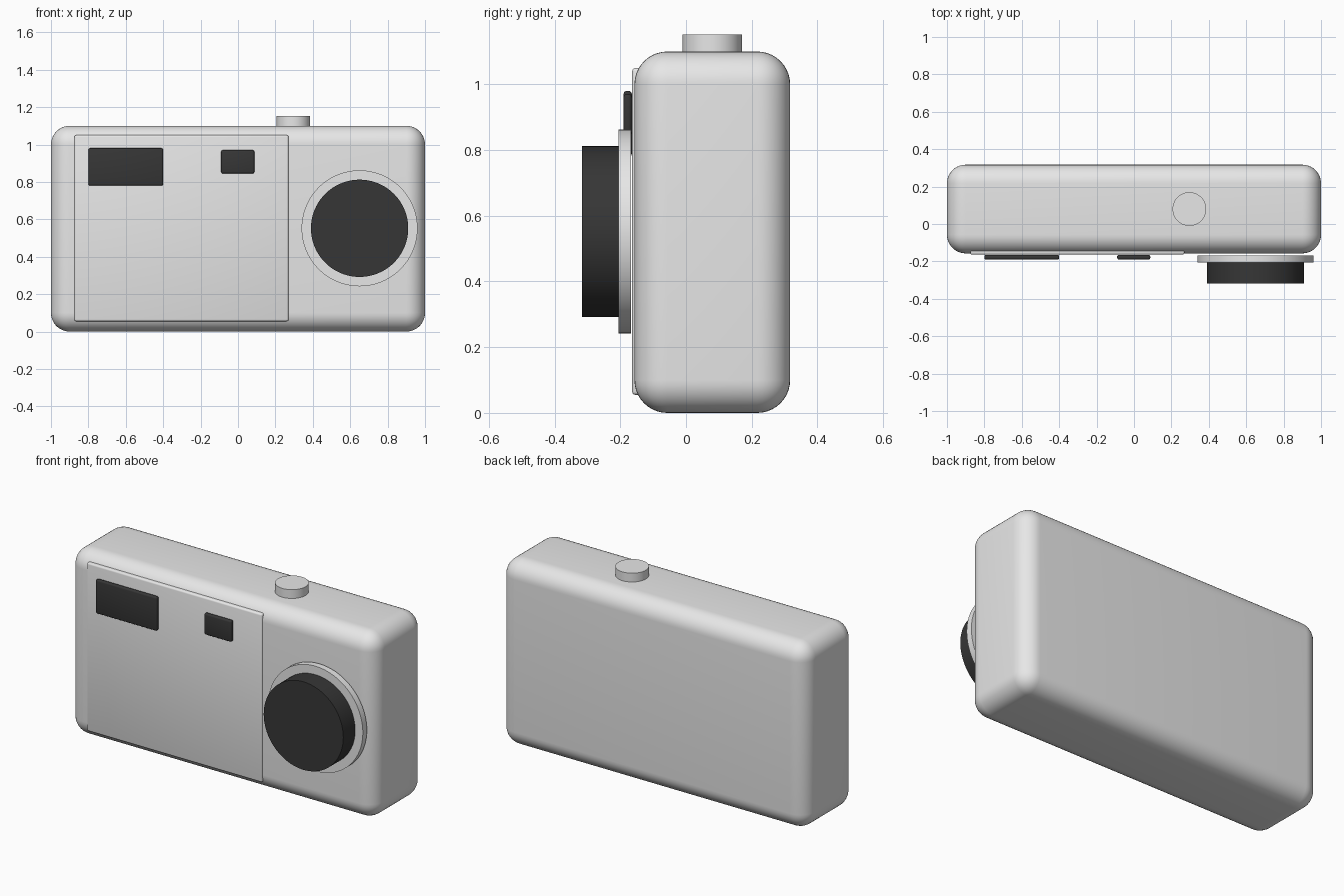
import bpy
from math import pi, radians

cube = bpy.data.objects.get("Cube")
if cube:
    bpy.data.objects.remove(cube, do_unlink=True)


def material(name, value):
    mat = bpy.data.materials.new(name)
    mat.use_nodes = True
    color = (value, value, value, 1)
    mat.diffuse_color = color
    mat.node_tree.nodes["Principled BSDF"].inputs["Base Color"].default_value = color
    return mat


silver = material("silver grey", 0.8)
black = material("soft black", 0.037)


def finish(name, mat, bevel=0, segments=3):
    """Name and colour the active object, then round its edges."""
    obj = bpy.context.object
    obj.name = name
    obj.data.materials.append(mat)
    if bevel:
        mod = obj.modifiers.new("rounded edges", "BEVEL")
        mod.width = bevel
        mod.segments = segments
        bpy.ops.object.modifier_apply(modifier=mod.name)
    bpy.ops.object.shade_smooth_by_angle(angle=radians(35))
    return obj


def box(name, mat, xs, ys, zs, bevel, segments=3):
    """Rounded box given by its extents along each axis."""
    spans = (xs, ys, zs)
    bpy.ops.mesh.primitive_cube_add(size=1, location=[(a + b) / 2 for a, b in spans])
    bpy.context.object.scale = [b - a for a, b in spans]
    bpy.ops.object.transform_apply(location=False, rotation=False, scale=True)
    return finish(name, mat, bevel, segments)


def disc(name, mat, radius, depth, center, rotation=(0, 0, 0)):
    bpy.ops.mesh.primitive_cylinder_add(vertices=96, radius=radius, depth=depth,
                                        location=center, rotation=rotation)
    return finish(name, mat)


# Camera case and raised front panel
box("body", silver, (-1, 1), (-0.157, 0.317), (0, 1.1), 0.1, 10)
box("front_panel", silver, (-0.875, 0.27), (-0.164, -0.1), (0.055, 1.05), 0.01)

# Flash and viewfinder windows
box("flash_window", black, (-0.8, -0.4), (-0.19, -0.165), (0.78, 0.98), 0.009)
box("viewfinder_window", black, (-0.09, 0.087), (-0.19, -0.165), (0.845, 0.97), 0.009)

# Lens barrel facing the front
lens_x, lens_z = 0.65, 0.552
facing = (pi / 2, 0, 0)
disc("lens_ring", silver, 0.31, 0.038, (lens_x, -0.187, lens_z), facing)
disc("lens_barrel", black, 0.26, 0.117, (lens_x, -0.2585, lens_z), facing)

# Shutter button on top
disc("shutter_button", silver, 0.09, 0.08, (0.296, 0.08, 1.112))
